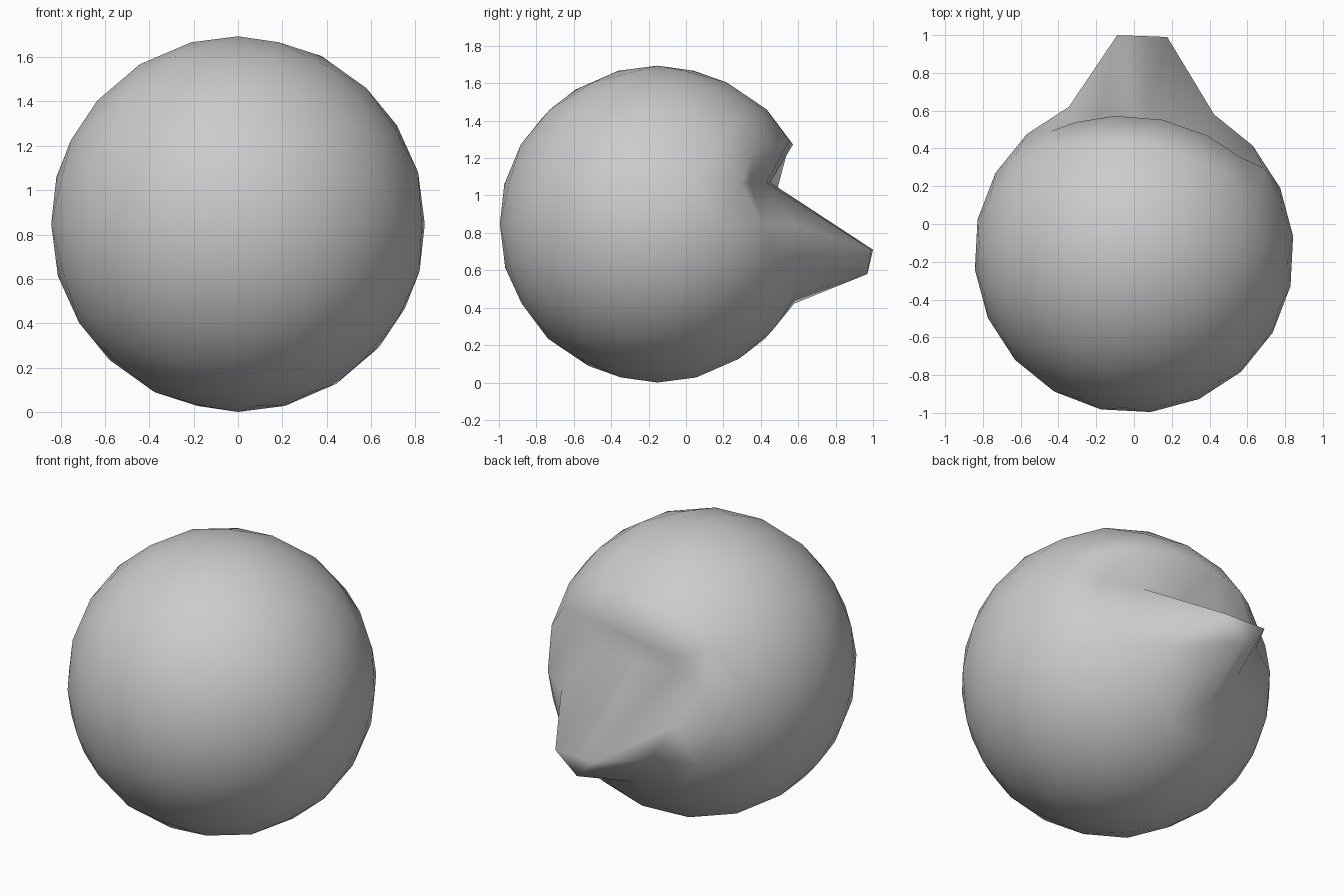
import bpy, bmesh
from math import radians, sin, cos
from mathutils import Vector, Matrix

if "Cube" in bpy.data.objects:
    bpy.data.objects.remove(bpy.data.objects["Cube"])

R = 0.847
C = Vector((0, -0.153, R))

# Low-poly ball
bm = bmesh.new()
bmesh.ops.create_icosphere(bm, subdivisions=3, radius=R,
                           matrix=Matrix.Translation(C) @ Matrix.Rotation(radians(42), 4, 'Z'))
bm.verts.ensure_lookup_table()
rest = [v.co.copy() for v in bm.verts]


def move(angle, height, dx=0, y=None, z=None):
    """Move the ball vertex nearest to an angle and height."""
    h = height - R
    r = (R * R - h * h) ** 0.5
    a = radians(angle)
    p = C + Vector((r * cos(a), r * sin(a), h))
    i = min(range(len(rest)), key=lambda k: (rest[k] - p).length)
    co = bm.verts[i].co
    co.x += dx
    if y is not None:
        co.y = y
    if z is not None:
        co.z = z


# Pointed nose: two upper tip corners and one lower
move(96, 0.85, y=1.0, z=0.71)
move(78, 0.85, y=0.99, z=0.71)
move(87, 0.62, y=0.97, z=0.58)

# Groove pressed in under the brow
for angle, y in ((51, 0.34), (69, 0.43), (87, 0.45), (105, 0.43)):
    move(angle, 1.06, y=y, z=1.07)
move(123, 1.06, y=0.49, z=1.04)

me = bpy.data.meshes.new("head")
bm.to_mesh(me)
bm.free()
me.shade_smooth()
head = bpy.data.objects.new("head", me)
bpy.context.collection.objects.link(head)
